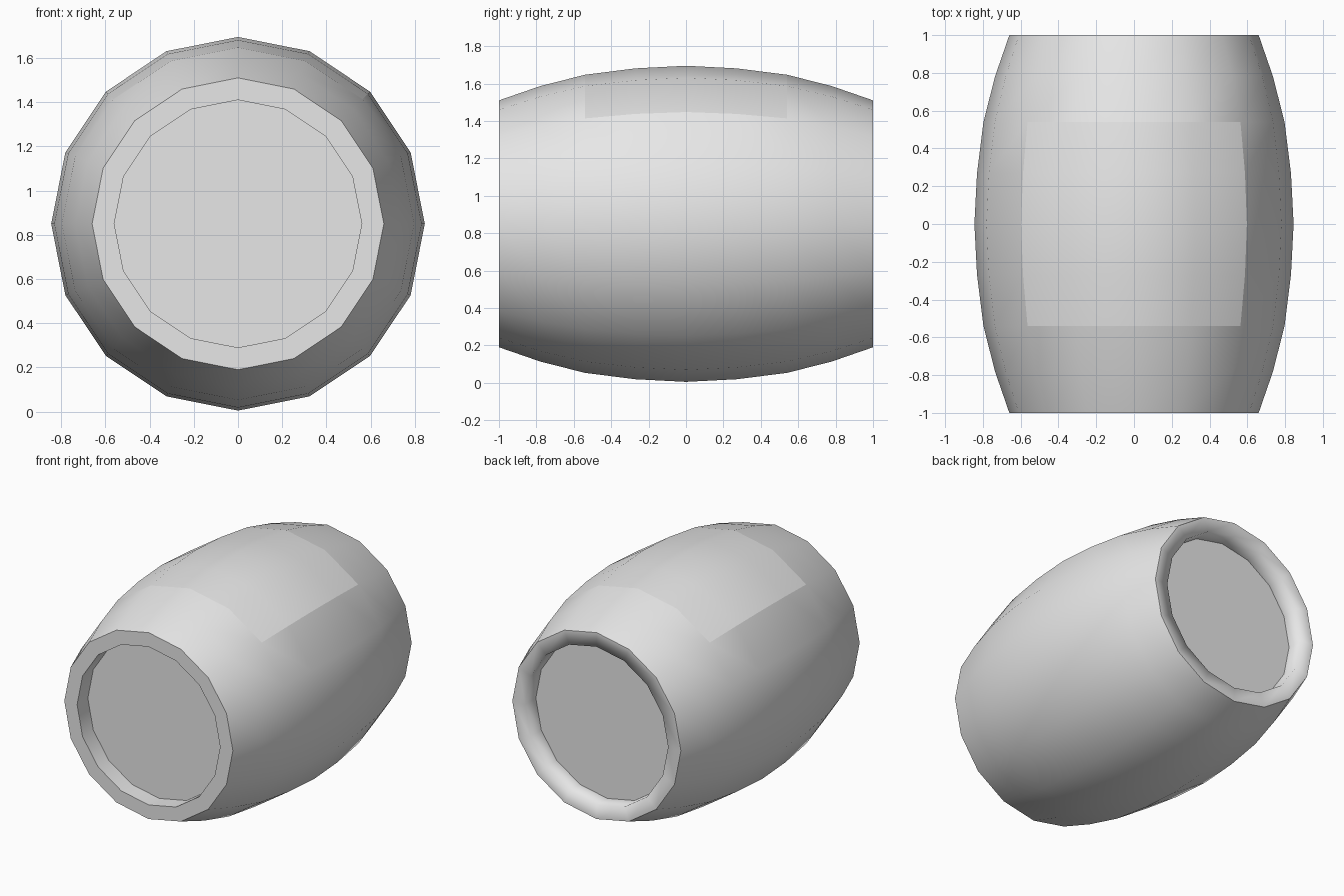
import bpy, bmesh, math

if "Cube" in bpy.data.objects:
    bpy.data.objects.remove(bpy.data.objects["Cube"])

SIDES = 16
CENTRE_Z = 0.85
# half of the stave curve, from the belly outwards: (y, radius)
HALF = [(0.0, 0.845), (0.27, 0.831), (0.54, 0.797), (0.78, 0.736), (1.0, 0.66)]
STAVES = [(-y, r) for y, r in reversed(HALF[1:])] + HALF
INNER_R, RECESS = 0.56, 0.12

grey = bpy.data.materials.new("plain grey")
grey.diffuse_color = (0.8, 0.8, 0.8, 1)
grey.use_nodes = True
grey.node_tree.nodes["Principled BSDF"].inputs["Base Color"].default_value = grey.diffuse_color


def ring(bm, y, r):
    """One 16-sided ring around the barrel axis; index 0 is the top."""
    step = 2 * math.pi / SIDES
    return [bm.verts.new((r * math.sin(i * step), y, CENTRE_Z + r * math.cos(i * step)))
            for i in range(SIDES)]


def finish(bm, name, sharp=lambda e: False):
    """Turn a bmesh into a smooth-shaded object with chosen sharp edges."""
    loose = [v for v in bm.verts if not v.link_faces]
    bmesh.ops.delete(bm, geom=loose, context='VERTS')
    for f in bm.faces:
        f.smooth = True
    for e in bm.edges:
        e.smooth = not sharp(e)
    mesh = bpy.data.meshes.new(name)
    bm.to_mesh(mesh)
    bm.free()
    mesh.materials.append(grey)
    obj = bpy.data.objects.new(name, mesh)
    bpy.context.collection.objects.link(obj)
    return obj


def loft(bm, profile, keep=lambda j, i: True):
    """Quads between successive rings, for the cells that keep() accepts."""
    rings = [ring(bm, y, r) for y, r in profile]
    for j in range(len(rings) - 1):
        for i in range(SIDES):
            if keep(j, i):
                k = (i + 1) % SIDES
                bm.faces.new((rings[j][i], rings[j][k], rings[j + 1][k], rings[j + 1][i]))
    return rings


def in_hatch(j, i):
    """Top quarter of the belly, four cells long and four staves wide."""
    return 2 <= j <= 5 and (i < 2 or i >= SIDES - 2)


# barrel wall, leaving an opening for the hatch
bm = bmesh.new()
loft(bm, STAVES, lambda j, i: not in_hatch(j, i))
finish(bm, "barrel_wall")

# hatch panel, flush with the wall
bm = bmesh.new()
loft(bm, STAVES, in_hatch)
finish(bm, "hatch_panel")

# end rims with recessed heads: crisp at the front, soft inner edge at the back
for name, s in (("front", -1), ("back", 1)):
    bm = bmesh.new()
    rings = loft(bm, [(s * 1.0, 0.66), (s * 1.0, INNER_R), (s * (1 - RECESS), INNER_R)])
    if s < 0:
        bmesh.ops.reverse_faces(bm, faces=bm.faces[:])
    finish(bm, name + "_rim",
           lambda e: s < 0 and e.calc_face_angle(0) > math.radians(40))
    bm = bmesh.new()
    head = bm.faces.new(ring(bm, s * (1 - RECESS), INNER_R))
    head.normal_update()
    if head.normal.y * s < 0:
        head.normal_flip()
    finish(bm, name + "_head")

# outward-facing normals on the wall and hatch
for name in ("barrel_wall", "hatch_panel"):
    mesh = bpy.data.objects[name].data
    bm = bmesh.new()
    bm.from_mesh(mesh)
    bm.normal_update()
    for f in bm.faces:
        c = f.calc_center_median()
        if f.normal.x * c.x + f.normal.z * (c.z - CENTRE_Z) < 0:
            f.normal_flip()
    bm.to_mesh(mesh)
    bm.free()
